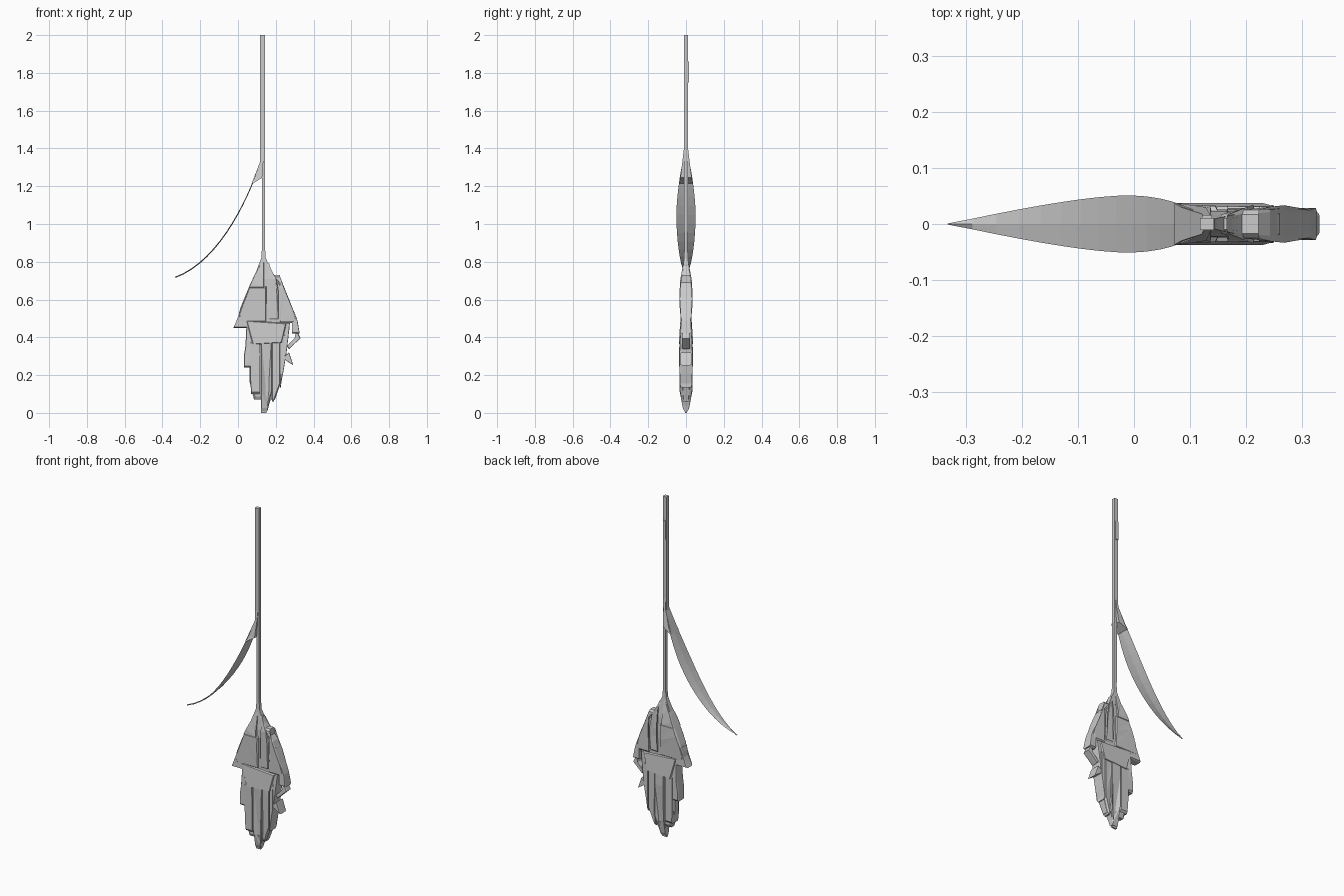
import bpy, bmesh
from math import sin, pi
from mathutils import Vector

if "Cube" in bpy.data.objects:
    bpy.data.objects.remove(bpy.data.objects["Cube"])


def loft(name, rings):
    """Skin equal rings of points and cap both ends."""
    bm = bmesh.new()
    loops = [[bm.verts.new(p) for p in r] for r in rings]
    n = len(loops[0])
    for a, b in zip(loops, loops[1:]):
        for j in range(n):
            k = (j+1) % n
            bm.faces.new((a[j], a[k], b[k], b[j]))
    caps = [bm.faces.new(loops[0]), bm.faces.new(loops[-1])]
    bmesh.ops.triangulate(bm, faces=[f for f in caps if n > 4])
    bmesh.ops.recalc_face_normals(bm, faces=bm.faces)
    me = bpy.data.meshes.new(name)
    bm.to_mesh(me)
    bm.free()
    ob = bpy.data.objects.new(name, me)
    bpy.context.collection.objects.link(ob)
    return ob


def bar(name, *sections):
    """Rectangular bar from sections (centre x, half width, half depth, z)."""
    return loft(name, [[(c-w, -d, z), (c+w, -d, z), (c+w, d, z), (c-w, d, z)]
                       for c, w, d, z in sections])


def lookup(table, z, col):
    """Linear interpolation in a table sorted by rising z."""
    if z <= table[0][0]:
        return table[0][col]
    for a, b in zip(table, table[1:]):
        if z <= b[0]:
            return a[col] + (b[col]-a[col])*(z-a[0])/(b[0]-a[0])
    return table[-1][col]


# flower head: (z, half depth) and silhouettes (z, left x, right x)
DEPTH = [(0, .01), (.1, .033), (.38, .035), (.5, .027), (.6, .035), (.7, .03), (.8, .012)]
UPPER = [(.4, -.05, .33), (.5, .0, .313), (.55, .01, .29), (.66, .055, .248),
         (.73, .087, .19), (.8, .125, .147)]
LOWER = [(0, .12, .15), (.1, .07, .215), (.26, .025, .25), (.36, .04, .262), (.47, .045, .275)]


def slab(name, outline, k=1.0, inset=.92):
    """Chamfered petal with inset front and back faces."""
    cx = sum(p[0] for p in outline)/len(outline)
    cz = sum(p[1] for p in outline)/len(outline)
    rings = []
    for s, t in ((-1, inset), (-.7, 1), (.7, 1), (1, inset)):
        pts = [(cx+(x-cx)*t, cz+(z-cz)*t) for x, z in outline]
        rings.append([(x, s*k*lookup(DEPTH, z, 1), z) for x, z in pts])
    return loft(name, rings)


def petal(name, edge, z0, z1, x0, x1, k=1.0):
    """Panel between two heights and two x limits, trimmed to the head silhouette."""
    zs = [z0+(z1-z0)*i/4 for i in range(5)]
    left = [(max(x0, lookup(edge, z, 1)), z) for z in zs]
    right = [(min(x1, lookup(edge, z, 2)), z) for z in zs]
    slab(name, right + left[::-1], k)


# square stem flaring into the flower head, with a small plate behind it
bar("stem", (.13, .0125, .011, 2), (.13, .0125, .011, 1.32), (.135, .009, .01, 1.24),
    (.135, .009, .009, .86), (.135, .012, .01, .82), (.138, .045, .018, .74))
bar("stem_plate", (.13, .009, .005, 1.75), (.13, .009, .005, 1.86)).location.y = .011

# thin curved leaf along a cubic curve
p = [Vector(v) for v in ((.105, 1.29), (.03, 1.08), (-.12, .795), (-.332, .718))]
rings = []
for i in range(15):
    t = i/14
    c = p[0]*(1-t)**3 + p[1]*3*t*(1-t)**2 + p[2]*3*t*t*(1-t) + p[3]*t**3
    w = .026+.025*sin(t/.38*pi/2) if t < .38 else .051*(1-((t-.38)/.62)**1.7)
    w = max(w, .001)
    rings.append([(c.x, -w, c.y), (c.x+.002, 0, c.y-.003),
                  (c.x, w, c.y), (c.x-.001, 0, c.y+.003)])
loft("leaf", rings)

# solid wedge joining leaf to stem
bar("leaf_joint", (.076, .004, .037, 1.215), (.106, .022, .03, 1.245),
    (.128, .007, .018, 1.34), (.131, .006, .011, 1.4))

# recessed core, upper and lower
petal("upper_core", UPPER, .46, .8, .03, .27, .78)
petal("lower_core", LOWER, .07, .47, .06, .24, .75)
# upper petals
petal("upper_left_petal", UPPER, .48, .67, .0, .15)
petal("top_left_petal", UPPER, .66, .8, .0, .138, 1.04)
petal("upper_middle_petal", UPPER, .49, .79, .166, .215, 1.05)
petal("upper_right_petal", UPPER, .475, .73, .222, .312, .96)
petal("left_tip_petal", UPPER, .45, .56, -.05, .055, .92)
petal("right_tip_petal", UPPER, .42, .56, .285, .33, .9)
# lower petals
petal("lower_left_petal", LOWER, .24, .47, .0, .11, .93)
petal("inner_left_petal", LOWER, .1, .38, .065, .115, .98)
petal("centre_petal", LOWER, .01, .42, .121, .18, 1.05)
petal("inner_right_petal", LOWER, .06, .42, .18, .222, .97)
petal("lower_right_petal", LOWER, .135, .42, .227, .25, .98)
petal("right_side_petal", LOWER, .3, .48, .23, .28, .9)
# band across the middle and the small hooks at the right
slab("cross_band", [(.04, .49), (.26, .475), (.235, .37), (.075, .36)], 1.08)
slab("right_hook", [(.31, .44), (.331, .395), (.27, .338), (.258, .352), (.3, .397)], .6)
slab("right_spur", [(.27, .32), (.293, .252), (.235, .29)], .85)
# drooping tip
bar("head_tip", (.136, .014, .005, 0), (.141, .019, .012, .03), (.15, .03, .026, .09))
